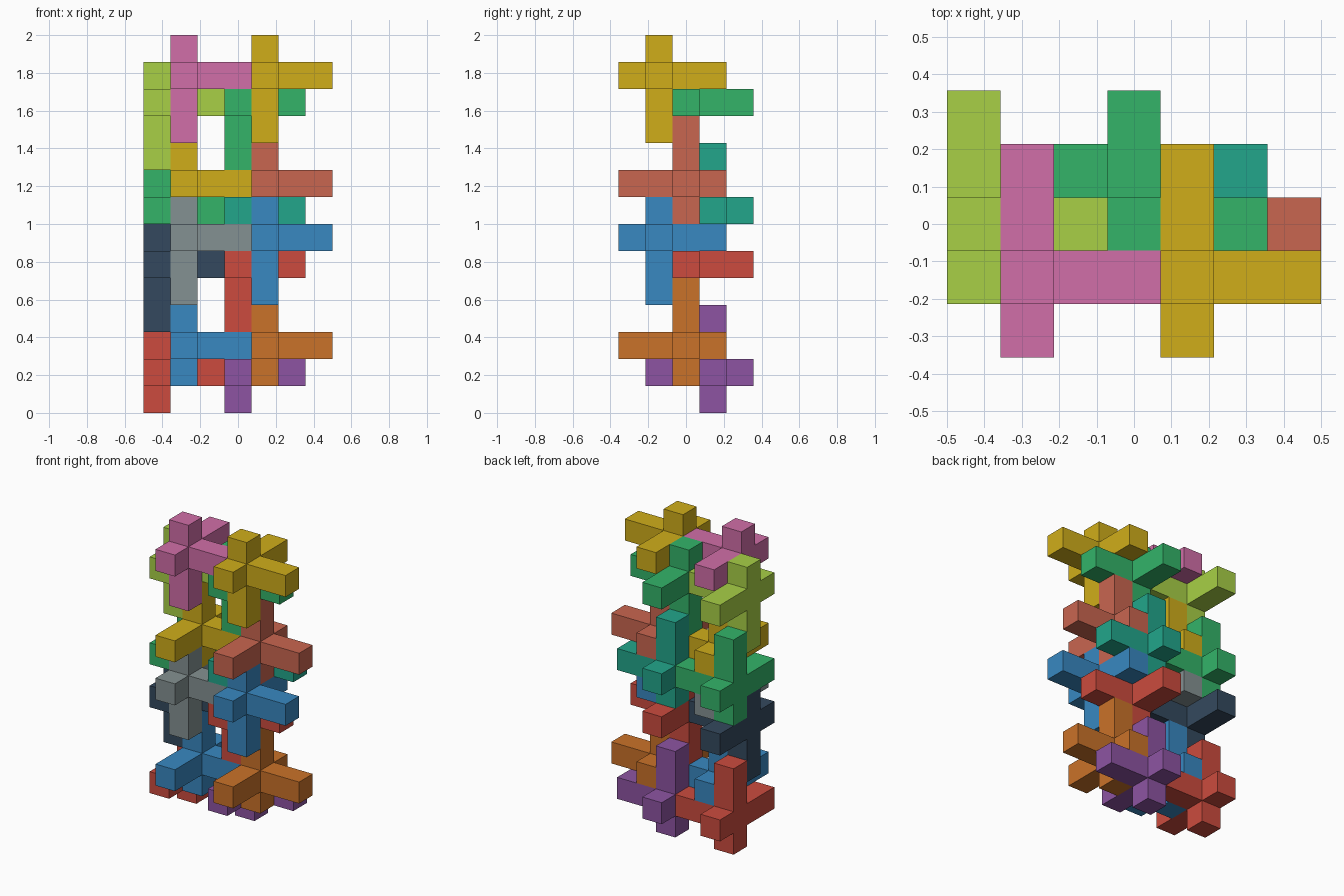
import bpy, bmesh
from mathutils import Vector

if "Cube" in bpy.data.objects:
    bpy.data.objects.remove(bpy.data.objects["Cube"])

U = 1 / 7                                  # edge of one cell
ORIGIN = Vector((-0.5, -2.5 * U, 0.0))     # corner of the 7 x 5 x 14 cell grid

# Arm lengths in cells, by direction, for the two orientations of the block
HANGING = {(1, 0, 0): 2, (0, 1, 0): 2, (0, -1, 0): 1, (0, 0, 1): 1, (0, 0, -1): 2}
RISING = {(1, 0, 0): 2, (0, 1, 0): 1, (0, -1, 0): 2, (0, 0, 1): 2, (0, 0, -1): 1}


def linear(hex_code):
    rgb = [int(hex_code[i:i + 2], 16) / 255 for i in (0, 2, 4)]
    return [c / 12.92 if c <= 0.04045 else ((c + 0.055) / 1.055) ** 2.4 for c in rgb] + [1.0]


def material(name, hex_code):
    mat = bpy.data.materials.get(name)
    if mat is None:
        mat = bpy.data.materials.new(name)
        mat.diffuse_color = linear(hex_code)
        mat.use_nodes = True
        mat.node_tree.nodes["Principled BSDF"].inputs["Base Color"].default_value = mat.diffuse_color
    return mat


def cross_block(name, cell, arms, colour):
    """Core cube whose faces are pulled out into arms."""
    bm = bmesh.new()
    bmesh.ops.create_cube(bm, size=U)
    bm.normal_update()
    for face in list(bm.faces):
        normal = face.normal.copy()
        length = arms.get(tuple(round(c) for c in normal), 0)
        if length:
            tip = bmesh.ops.extrude_discrete_faces(bm, faces=[face])["faces"][0]
            bmesh.ops.translate(bm, verts=tip.verts, vec=normal * length * U)
    bmesh.ops.recalc_face_normals(bm, faces=bm.faces)
    mesh = bpy.data.meshes.new(name)
    bm.to_mesh(mesh)
    bm.free()
    obj = bpy.data.objects.new(name, mesh)
    obj.location = ORIGIN + (Vector(cell) + Vector((0.5, 0.5, 0.5))) * U
    mesh.materials.append(material(colour, COLOURS[colour]))
    bpy.context.collection.objects.link(obj)


COLOURS = {
    "red": "CC4B3E", "purple": "8D54A2", "blue": "3888C1", "orange": "CA7229",
    "slate": "34495E", "grey": "849192", "green": "33B469", "teal": "22A68B",
    "gold": "D0AE1A", "salmon": "C96650", "lime": "A8D046", "pink": "D16EA8",
}

# Layers from bottom to top: name, core y, core z, arms, left colour, right colour
LAYERS = [
    ("base_back", 3, 1, RISING, "red", "purple"),
    ("base_front", 2, 2, RISING, "blue", "orange"),
    ("lower_back", 2, 5, HANGING, "slate", "red"),
    ("lower_front", 1, 6, HANGING, "grey", "blue"),
    ("middle_back", 3, 7, RISING, "green", "teal"),
    ("middle_front", 2, 8, RISING, "gold", "salmon"),
    ("top_back", 2, 11, HANGING, "lime", "green"),
    ("top_front", 1, 12, HANGING, "pink", "gold"),
]

# Each layer holds two blocks side by side; front blocks sit one cell further right
for name, y, z, arms, left, right in LAYERS:
    x = 1 if name.endswith("front") else 0
    cross_block(name + "_left_block", (x, y, z), arms, left)
    cross_block(name + "_right_block", (x + 3, y, z), arms, right)
